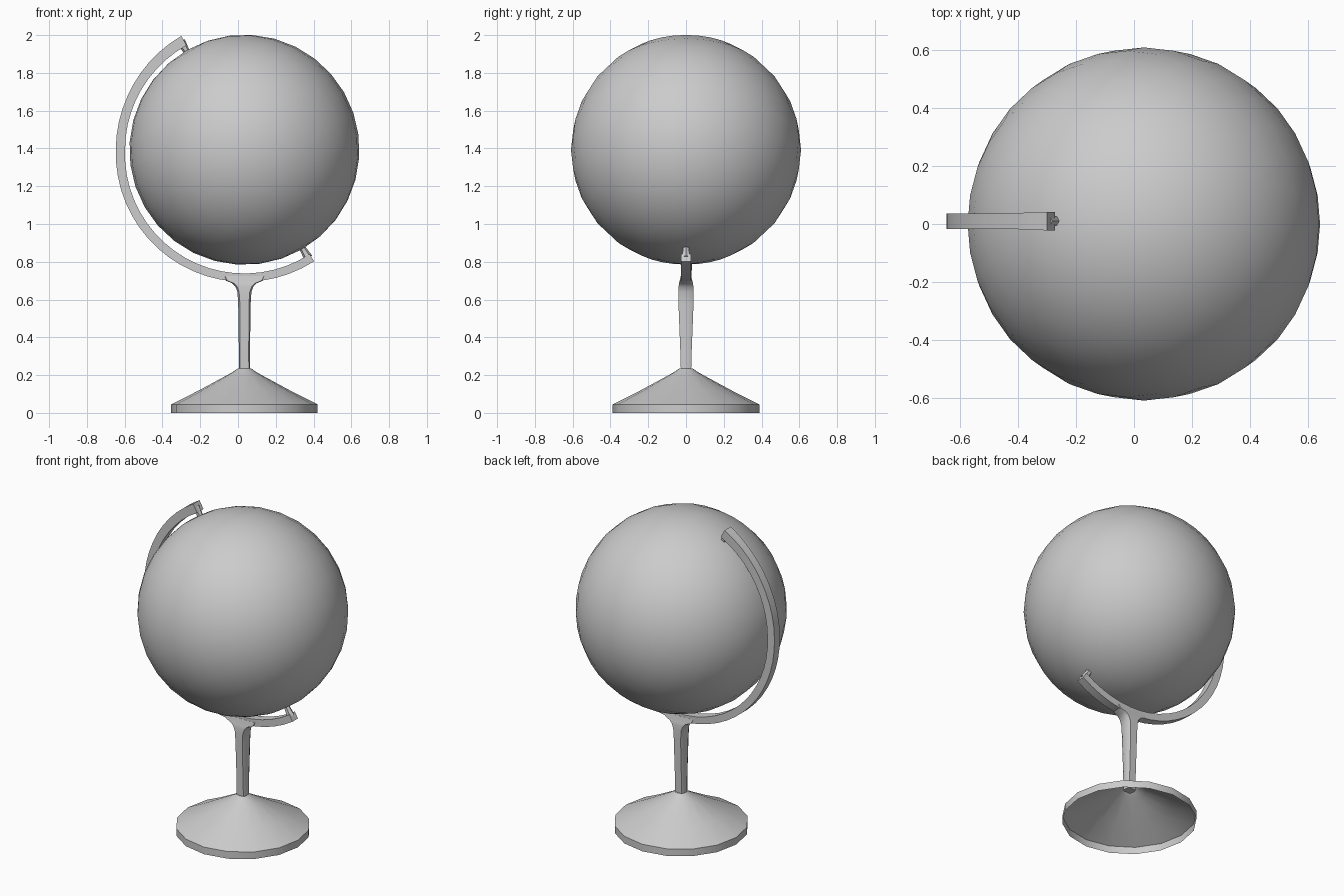
import bpy, bmesh
from math import sin, cos, radians, pi
from mathutils import Matrix, Vector

cube = bpy.data.objects.get("Cube")
if cube:
    bpy.data.objects.remove(cube, do_unlink=True)

grey = bpy.data.materials.new("plain grey")
grey.use_nodes = True
colour = (0.6, 0.6, 0.6, 1)
grey.diffuse_color = colour
grey.node_tree.nodes["Principled BSDF"].inputs["Base Color"].default_value = colour

CX, CZ, R = 0.034, 1.393, 0.608      # globe centre and radius
TILT = radians(-30)


def finish(name, bm, angle=30):
    bmesh.ops.recalc_face_normals(bm, faces=bm.faces)
    mesh = bpy.data.meshes.new(name)
    bm.to_mesh(mesh)
    bm.free()
    ob = bpy.data.objects.new(name, mesh)
    bpy.context.collection.objects.link(ob)
    mesh.materials.append(grey)
    bpy.ops.object.select_all(action="DESELECT")
    ob.select_set(True)
    bpy.context.view_layer.objects.active = ob
    bpy.ops.object.shade_smooth_by_angle(angle=radians(angle))
    return ob


def loft(name, rings, caps=True, angle=30):
    """Join matching closed rings of points into a skin."""
    bm = bmesh.new()
    loops = [[bm.verts.new(p) for p in ring] for ring in rings]
    n = len(loops[0])
    for a, b in zip(loops, loops[1:]):
        for i in range(n):
            j = (i + 1) % n
            bm.faces.new((a[i], a[j], b[j], b[i]))
    if caps:
        bm.faces.new(loops[0])
        bm.faces.new(loops[-1])
    return finish(name, bm, angle)


def polar(r, a, y):
    return Vector((CX + r * cos(a), y, CZ + r * sin(a)))


# Globe on its tilted axis
bm = bmesh.new()
bmesh.ops.create_uvsphere(bm, u_segments=32, v_segments=16, radius=R + 0.001)
bm.transform(Matrix.Translation((CX, 0, CZ)) @ Matrix.Rotation(TILT, 4, "Y"))
finish("globe", bm, 40)

# Curved arm: a rectangular band, heavier at the bottom and at its ends
START, END, STEPS = radians(-58), radians(-241), 30
rings = []
for i in range(STEPS + 1):
    t = i / STEPS
    a = START + (END - START) * t
    low = max(0, -sin(a))
    inner = 0.632 + 0.023 * low
    outer = 0.681 + 0.018 * low + 0.008 * max(0, t - 0.8) / 0.2
    half = 0.027 + 0.005 * max(0, t - 0.93) / 0.07
    mid = 0.01 * min(1, max(0, (t - 0.2) / 0.3))
    rings.append([polar(r, a, mid + s * half)
                  for r, s in ((inner, -1), (inner, 1), (outer, 1), (outer, -1))])
loft("curved_arm", rings)

# Hexagonal pivot pins between the arm ends and the globe
for name, a, mid in (("lower_pin", START - 0.025, 0), ("upper_pin", END + 0.025, 0.01)):
    out = Vector((cos(a), 0, sin(a)))
    side = Vector((-sin(a), 0, cos(a)))
    rings = []
    for r, w in ((0.59, 0.018), (0.615, 0.018), (0.665, 0.024)):
        c = polar(r, a, mid)
        rings.append([c + side * w * cos(k * pi / 3) + Vector((0, w * sin(k * pi / 3), 0))
                      for k in range(6)])
    loft(name, rings)

# Post: chamfered section, flaring sideways into the arm
rings = []
for z, hx, hy in ((0.2, 0.03, 0.027), (0.3, 0.029, 0.029), (0.58, 0.033, 0.04),
                  (0.64, 0.037, 0.04), (0.668, 0.047, 0.039), (0.686, 0.064, 0.037),
                  (0.7, 0.098, 0.033), (0.725, 0.11, 0.028)):
    cy = hy * 0.55
    cx = hx - (hy - cy) * 0.5
    corners = ((hx, cy), (cx, hy), (-cx, hy), (-hx, cy),
               (-hx, -cy), (-cx, -hy), (cx, -hy), (hx, -cy))
    rings.append([(CX + x, y, z) for x, y in corners])
loft("post", rings)

# Base: hollow sixteen-sided dish, open underneath
profile = ((0.388, 0), (0.388, 0.045), (0.245, 0.117), (0.095, 0.198),
           (0.06, 0.218), (0.036, 0.235), (0.02, 0.235))
loft("base", [[(CX + r * cos(k * pi / 8), r * sin(k * pi / 8), z) for k in range(16)]
              for r, z in profile], caps=False, angle=35)
